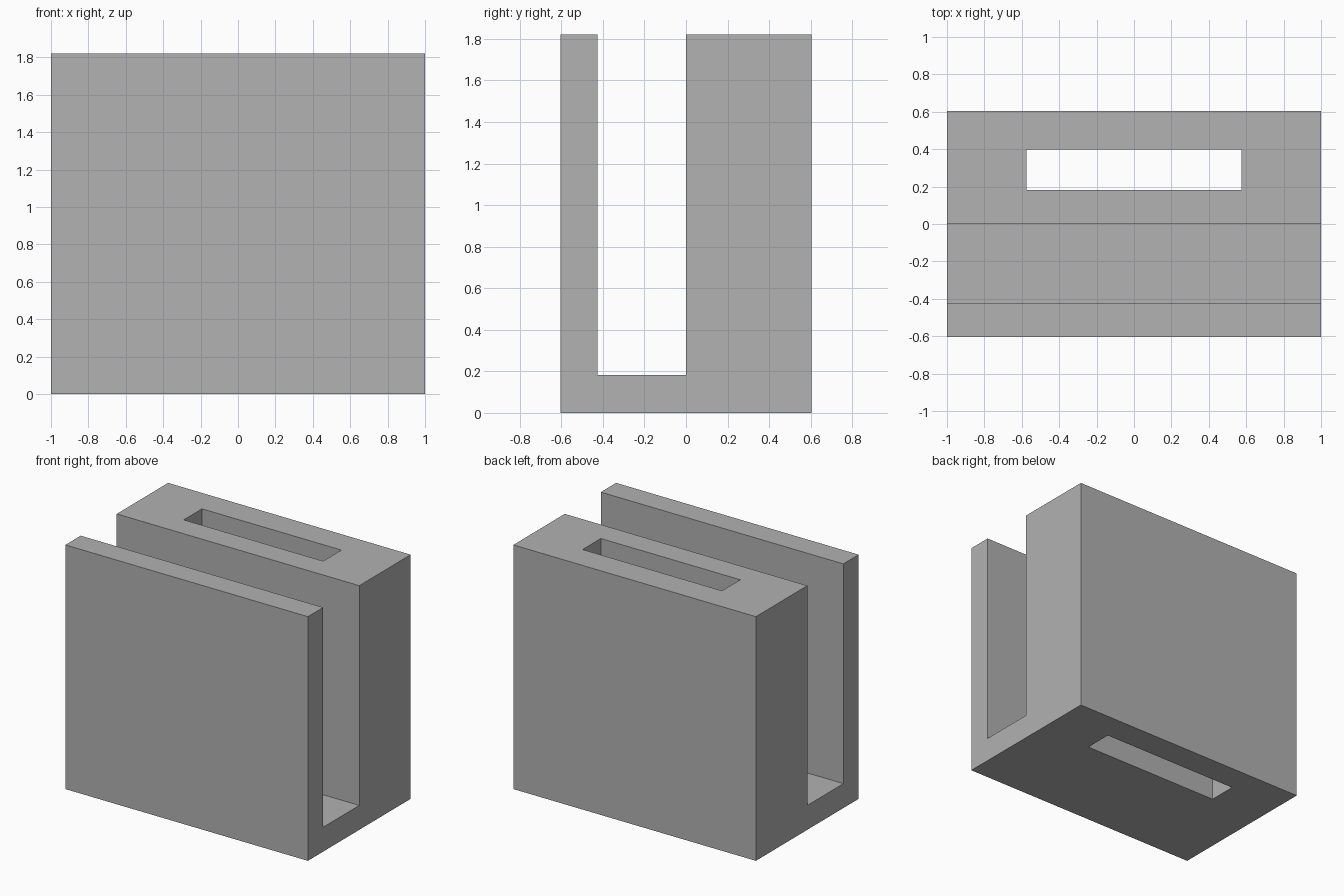
import bpy
import bmesh
from mathutils import Vector

cube = bpy.data.objects.get("Cube")
if cube:
    bpy.data.objects.remove(cube, do_unlink=True)

WIDTH, HALF_DEPTH, HEIGHT = 2.0, 0.605, 1.82
FLOOR = 0.182                       # thickness under the channel
CHANNEL_FRONT, CHANNEL_BACK = -0.425, 0.0

grey = bpy.data.materials.new("plain grey")
grey.use_nodes = True
colour = (0.445, 0.445, 0.445, 1)
grey.diffuse_color = colour
grey.node_tree.nodes["Principled BSDF"].inputs["Base Color"].default_value = colour


def extrude_profile(name, points, vector):
    """Closed solid swept from a flat outline along a vector."""
    bm = bmesh.new()
    face = bm.faces.new([bm.verts.new(p) for p in points])
    swept = bmesh.ops.extrude_face_region(bm, geom=[face], use_keep_orig=True)
    moved = [g for g in swept["geom"] if isinstance(g, bmesh.types.BMVert)]
    bmesh.ops.translate(bm, verts=moved, vec=Vector(vector))
    bmesh.ops.recalc_face_normals(bm, faces=bm.faces)
    mesh = bpy.data.meshes.new(name)
    bm.to_mesh(mesh)
    bm.free()
    mesh.materials.append(grey)
    obj = bpy.data.objects.new(name, mesh)
    bpy.context.collection.objects.link(obj)
    return obj


# U-shaped body: thin front wall, floor and thick back wall
outline = [(-HALF_DEPTH, 0), (HALF_DEPTH, 0), (HALF_DEPTH, HEIGHT),
           (CHANNEL_BACK, HEIGHT), (CHANNEL_BACK, FLOOR),
           (CHANNEL_FRONT, FLOOR), (CHANNEL_FRONT, HEIGHT),
           (-HALF_DEPTH, HEIGHT)]
body = extrude_profile("channel_block",
                       [(-WIDTH / 2, y, z) for y, z in outline], (WIDTH, 0, 0))

# Rectangular slot passing vertically through the back wall
slot_x, slot_front, slot_back = 0.575, 0.182, 0.397
corners = [(-slot_x, slot_front), (slot_x, slot_front),
           (slot_x, slot_back), (-slot_x, slot_back)]
cutter = extrude_profile("slot_cutter",
                         [(x, y, -0.1) for x, y in corners], (0, 0, HEIGHT + 0.2))
cutter.hide_render = True

cut = body.modifiers.new("slot", 'BOOLEAN')
cut.operation = 'DIFFERENCE'
cut.solver = 'EXACT'
cut.object = cutter
bpy.context.view_layer.objects.active = body
bpy.ops.object.modifier_apply(modifier=cut.name)
bpy.data.objects.remove(cutter, do_unlink=True)
